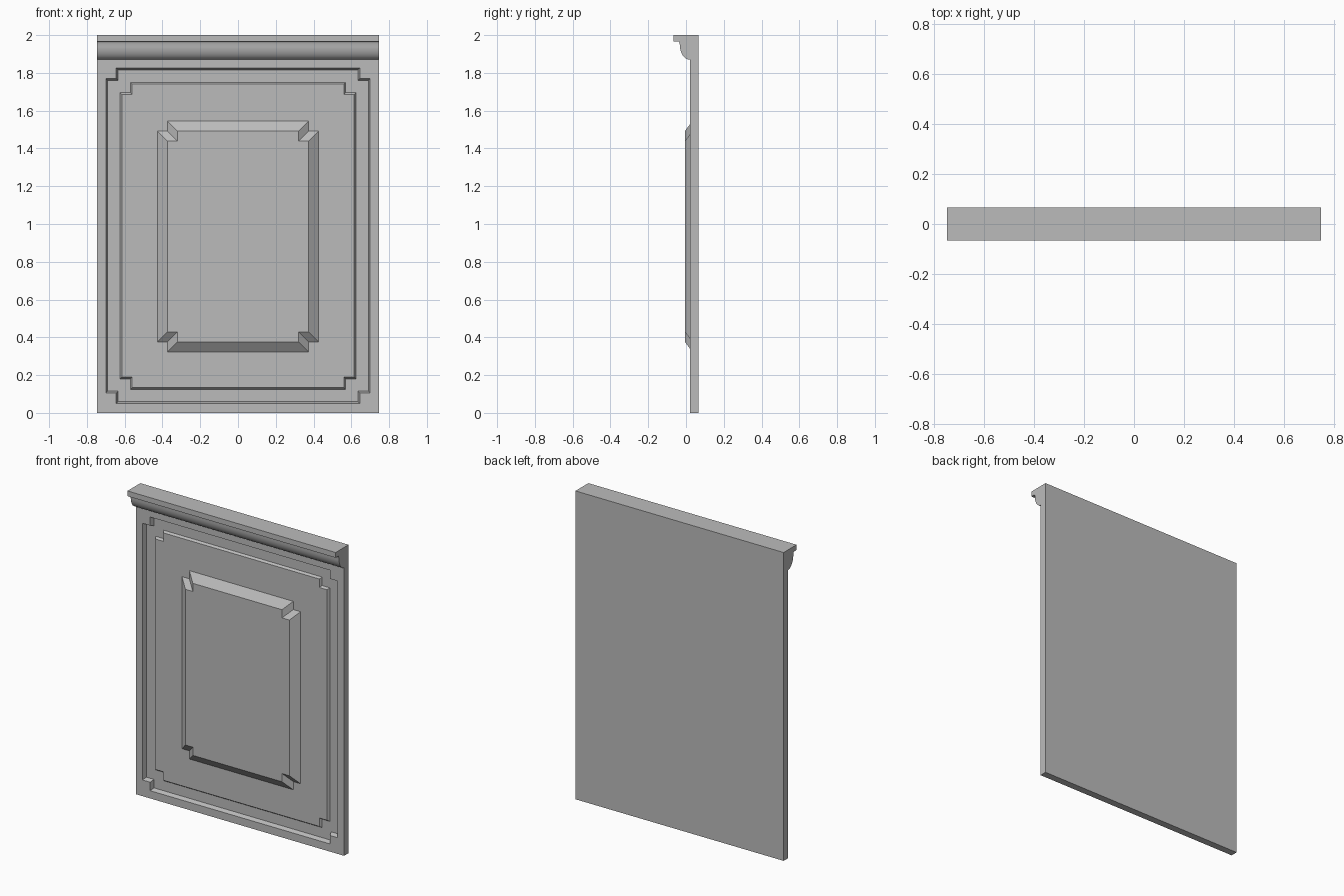
import bpy, bmesh, math

cube = bpy.data.objects.get("Cube")
if cube:
    bpy.data.objects.remove(cube, do_unlink=True)

grey = bpy.data.materials.new("plain grey")
grey.use_nodes = True
colour = (0.5, 0.5, 0.5, 1)
grey.diffuse_color = colour
grey.node_tree.nodes["Principled BSDF"].inputs["Base Color"].default_value = colour

HALF_W, BACK, FRONT = 0.747, 0.066, 0.02
FIELD, FLOOR, RAISED = 0.034, 0.048, -0.006


def finish(bm, name):
    bmesh.ops.recalc_face_normals(bm, faces=bm.faces)
    mesh = bpy.data.meshes.new(name)
    bm.to_mesh(mesh)
    bm.free()
    mesh.materials.append(grey)
    obj = bpy.data.objects.new(name, mesh)
    bpy.context.collection.objects.link(obj)
    return obj


def ring(bm, half, low, high, y, notch=0.055, stepped=True):
    """Twelve-point outline; corners step inward when stepped, else stay square."""
    mid, h = (low + high) / 2, (high - low) / 2
    points = []
    for sx, sz in ((1, 1), (1, -1), (-1, -1), (-1, 1)):
        inner = (half - notch, h - notch) if stepped else (half, h)
        corner = [(half - notch, h), inner, (half, h - notch)]
        if sx * sz < 0:
            corner.reverse()
        points += [(sx * x, y, mid + sz * z) for x, z in corner]
    return [bm.verts.new(p) for p in points]


# Slab with a stepped groove and a raised, bevelled centre
bm = bmesh.new()
rings = [
    ring(bm, HALF_W, 0, 2, BACK, 0.1, False),
    ring(bm, HALF_W, 0, 2, FRONT, 0.1, False),
    ring(bm, 0.70, 0.05, 1.825, FRONT),
    ring(bm, 0.69, 0.06, 1.815, FLOOR),
    ring(bm, 0.625, 0.125, 1.75, FLOOR),
    ring(bm, 0.615, 0.135, 1.74, FIELD),
    ring(bm, 0.426, 0.323, 1.545, FIELD, 0.053),
    ring(bm, 0.373, 0.376, 1.492, RAISED, 0.053),
]
for a, b in zip(rings, rings[1:]):
    for i in range(12):
        j = (i + 1) % 12
        bm.faces.new((a[i], a[j], b[j], b[i]))
bm.faces.new(rings[0])
bm.faces.new(rings[-1])
finish(bm, "door_panel")

# Top moulding: flat ledge, small cove, then a rounded underside
profile = [(FRONT, 2), (-0.066, 2), (-0.066, 1.966), (-0.04, 1.966)]
for i in range(1, 4):
    t = math.radians(30 * i)
    profile.append((-0.04 + 0.006 * math.sin(t), 1.966 - 0.012 * (1 - math.cos(t))))
for i in range(11):
    t = math.radians(9 * i)
    profile.append((FRONT - 0.053 * math.cos(t), 1.95 - 0.08 * math.sin(t)))
bm = bmesh.new()
ends = [[bm.verts.new((x, y, z)) for y, z in profile] for x in (-HALF_W, HALF_W)]
for end in ends:
    bm.faces.new(end)
for i in range(len(profile) - 1):
    bm.faces.new((ends[0][i], ends[0][i + 1], ends[1][i + 1], ends[1][i]))
moulding = finish(bm, "top_moulding")
bpy.context.view_layer.objects.active = moulding
moulding.select_set(True)
bpy.ops.object.shade_smooth_by_angle(angle=math.radians(40))
